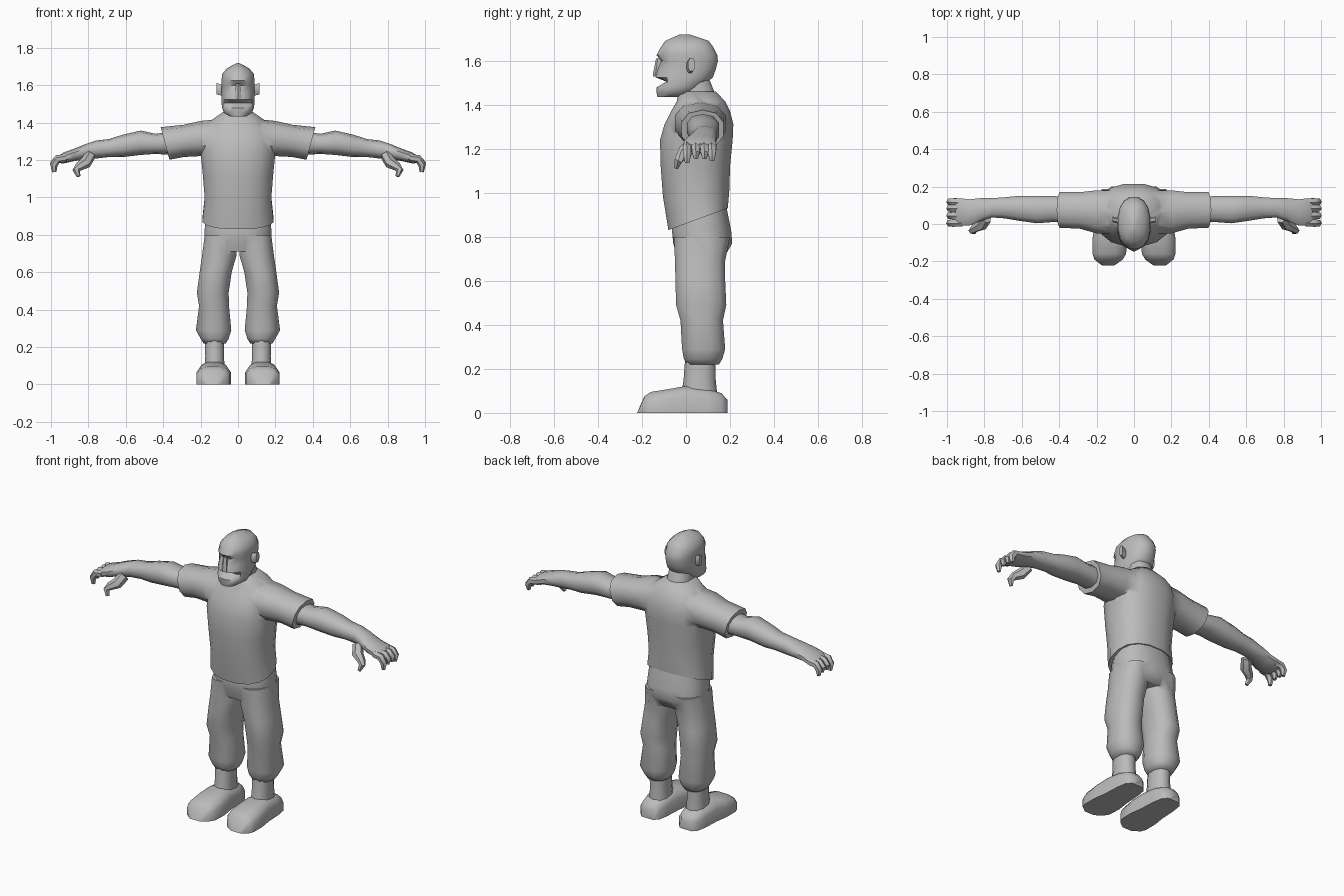
import bpy, bmesh, math
from mathutils import Vector

grey = bpy.data.materials.new("plain_grey")
grey.diffuse_color = (0.5, 0.5, 0.5, 1)


def finish(name, bm, angle=50):
    bmesh.ops.recalc_face_normals(bm, faces=bm.faces)
    me = bpy.data.meshes.new(name)
    bm.to_mesh(me)
    bm.free()
    me.materials.append(grey)
    me.shade_smooth()
    me.set_sharp_from_angle(angle=math.radians(angle))
    ob = bpy.data.objects.new(name, me)
    bpy.context.collection.objects.link(ob)
    return ob


def skin(name, rings, angle=50):
    """Join rings of points into a closed, capped surface."""
    bm = bmesh.new()
    rows = [[bm.verts.new(p) for p in ring] for ring in rings]
    n = len(rows[0])
    for a, b in zip(rows, rows[1:]):
        for i in range(n):
            j = (i + 1) % n
            bm.faces.new((a[i], a[j], b[j], b[i]))
    bm.faces.new(rows[0])
    bm.faces.new(rows[-1])
    return finish(name, bm, angle)


def loft(name, axis, rings, n=12, power=0.85, side=1, edit=None, angle=50):
    """Each ring: position on axis, min/max of the two other axes, slope."""
    out = []
    for t, a0, a1, b0, b1, *slope in rings:
        k = slope[0] if slope else 0
        ring = []
        for i in range(n):
            w = 2 * math.pi * (i + 0.5) / n
            c, s = math.cos(w), math.sin(w)
            c = math.copysign(abs(c) ** power, c) / math.cos(math.pi / n) ** power
            s = math.copysign(abs(s) ** power, s) / math.cos(math.pi / n) ** power
            a = (a0 + a1) / 2 + c * (a1 - a0) / 2
            db = s * (b1 - b0) / 2
            b = (b0 + b1) / 2 + db
            u = t + k * db
            p = Vector({"x": (u, a, b), "y": (a, u, b), "z": (a, b, u)}[axis])
            if edit:
                p = edit(p, t)
            p.x *= side
            ring.append(p)
        out.append(ring)
    return skin(name, out, angle)


def tube(name, points, radii, side=1, n=6):
    pts = [Vector(p) for p in points]
    out = []
    for i, p in enumerate(pts):
        d = (pts[min(i + 1, len(pts) - 1)] - pts[max(i - 1, 0)]).normalized()
        u = d.cross(Vector((0, 1, 0.1))).normalized()
        v = d.cross(u)
        ring = [p + radii[i] * (u * math.cos(2 * math.pi * j / n) + v * math.sin(2 * math.pi * j / n)) for j in range(n)]
        out.append([Vector((q.x * side, q.y, q.z)) for q in ring])
    return skin(name, out)


def merge(base, others):
    """Union the other objects into the base."""
    for o in others:
        m = base.modifiers.new("union", "BOOLEAN")
        m.operation, m.solver, m.object = "UNION", "EXACT", o
    bpy.context.view_layer.update()
    dg = bpy.context.evaluated_depsgraph_get()
    me = bpy.data.meshes.new_from_object(base.evaluated_get(dg))
    base.modifiers.clear()
    base.data = me
    me.shade_smooth()
    me.set_sharp_from_angle(angle=math.radians(60))
    for o in others:
        bpy.data.objects.remove(o)


# Shirt: body with sloping hem, and two sleeves
shirt = loft("shirt", "z", [
    (0.88, -0.19, 0.19, -0.08, 0.19, 0.37), (1.0, -0.178, 0.178, -0.105, 0.197, 0.1),
    (1.12, -0.188, 0.188, -0.115, 0.2), (1.24, -0.2, 0.2, -0.118, 0.212),
    (1.31, -0.2, 0.2, -0.098, 0.215), (1.37, -0.185, 0.185, -0.068, 0.2),
    (1.415, -0.14, 0.14, -0.042, 0.178), (1.46, -0.075, 0.075, -0.035, 0.135)], n=16)
sleeves = [loft("sleeve", "x", [
    (0.1, -0.05, 0.18, 1.22, 1.415), (0.2, -0.05, 0.18, 1.225, 1.405),
    (0.29, -0.025, 0.17, 1.22, 1.385), (0.39, -0.02, 0.17, 1.205, 1.372, 0.27)],
    n=10, side=s) for s in (1, -1)]
merge(shirt, sleeves)

# Trousers: hips and two baggy legs gathered at the cuff
trousers = loft("trousers", "z", [
    (0.93, -0.17, 0.17, -0.045, 0.185), (0.83, -0.178, 0.178, -0.064, 0.205),
    (0.77, -0.18, 0.18, -0.058, 0.21), (0.71, -0.15, 0.15, -0.04, 0.175)], n=16)
legs = [loft("leg", "z", [
    (0.80, 0.008, 0.178, -0.055, 0.2), (0.69, 0.008, 0.192, -0.05, 0.178),
    (0.6, 0.034, 0.205, -0.048, 0.178), (0.49, 0.05, 0.22, -0.045, 0.183),
    (0.42, 0.048, 0.208, -0.025, 0.168), (0.29, 0.036, 0.225, -0.018, 0.178),
    (0.245, 0.05, 0.2, -0.01, 0.165), (0.22, 0.065, 0.185, 0.005, 0.15)],
    side=s) for s in (1, -1)]
merge(trousers, legs)


# Head: brow, sunken eyes, mouth slot and beard-like jaw
def shape_face(p, t):
    if t == 1.505:
        p.y = max(p.y, -0.09)
    if t == 1.598 and p.y < -0.07 and 0.015 < abs(p.x) < 0.07:
        p.y += 0.018
    return p


loft("head", "z", [
    (1.434, -0.045, 0.045, -0.13, -0.03), (1.452, -0.075, 0.075, -0.133, 0.04),
    (1.478, -0.085, 0.085, -0.134, 0.07), (1.505, -0.088, 0.088, -0.13, 0.1),
    (1.524, -0.088, 0.088, -0.138, 0.122), (1.56, -0.087, 0.087, -0.128, 0.135),
    (1.598, -0.087, 0.087, -0.13, 0.145), (1.625, -0.088, 0.088, -0.134, 0.142),
    (1.66, -0.085, 0.085, -0.115, 0.125), (1.69, -0.06, 0.06, -0.095, 0.103),
    (1.718, -0.008, 0.008, -0.03, 0.02)], n=16, power=0.9, edit=shape_face, angle=40)
loft("nose", "z", [
    (1.528, -0.02, 0.02, -0.146, -0.1), (1.545, -0.018, 0.018, -0.146, -0.1),
    (1.61, -0.01, 0.01, -0.134, -0.1)], n=6)
loft("neck", "z", [
    (1.4, -0.075, 0.075, -0.035, 0.15), (1.46, -0.068, 0.068, -0.035, 0.128),
    (1.53, -0.065, 0.065, -0.035, 0.1)])

for s, tag in ((1, "left"), (-1, "right")):
    loft(tag + "_ear", "x", [(0.075, 0.0, 0.03, 1.54, 1.6), (0.116, 0.01, 0.04, 1.552, 1.612)], n=8, side=s)
    # Arm running into the palm
    loft(tag + "_arm", "x", [
        (0.36, 0.01, 0.145, 1.23, 1.35), (0.44, 0.01, 0.15, 1.235, 1.338),
        (0.52, 0.004, 0.15, 1.23, 1.355), (0.62, 0.018, 0.15, 1.218, 1.332),
        (0.69, 0.03, 0.143, 1.218, 1.31), (0.76, 0.035, 0.138, 1.21, 1.302),
        (0.82, 0.015, 0.138, 1.205, 1.282), (0.88, -0.008, 0.132, 1.195, 1.258),
        (0.935, -0.008, 0.138, 1.182, 1.238), (0.955, 0.002, 0.13, 1.185, 1.222)],
        n=10, side=s)
    # Curled fingers and thumb
    for name, y, drop in (("index", 0.005, 0.02), ("middle", 0.045, 0.0), ("ring", 0.084, 0.0), ("little", 0.118, 0.01)):
        tube(f"{tag}_{name}_finger", [(0.92, y, 1.212), (0.965, y, 1.205), (0.985, y, 1.182 - drop / 2), (0.982, y, 1.155 - drop)],
             [0.021, 0.022, 0.02, 0.011], s)
    tube(tag + "_thumb", [(0.79, 0.03, 1.225), (0.815, -0.005, 1.185), (0.85, -0.022, 1.165), (0.865, -0.035, 1.145), (0.852, -0.045, 1.112)],
         [0.03, 0.032, 0.024, 0.02, 0.01], s)
    # Ankle and shoe
    loft(tag + "_ankle", "z", [
        (0.26, 0.075, 0.178, 0.0, 0.132), (0.15, 0.075, 0.175, -0.008, 0.132),
        (0.07, 0.07, 0.18, -0.02, 0.14)], n=10, side=s)

    def flat_sole(p, t):
        if p.z < 0.04:
            p.z = 0
        return p

    loft(tag + "_shoe", "y", [
        (-0.222, 0.105, 0.17, -0.01, 0.02), (-0.19, 0.06, 0.212, -0.02, 0.075),
        (-0.16, 0.042, 0.222, -0.03, 0.095), (-0.08, 0.038, 0.222, -0.03, 0.108),
        (0.0, 0.05, 0.21, -0.03, 0.122), (0.1, 0.055, 0.205, -0.03, 0.11),
        (0.16, 0.065, 0.195, -0.03, 0.09), (0.188, 0.09, 0.17, -0.02, 0.06)],
        n=12, side=s, edit=flat_sole, power=0.75)
